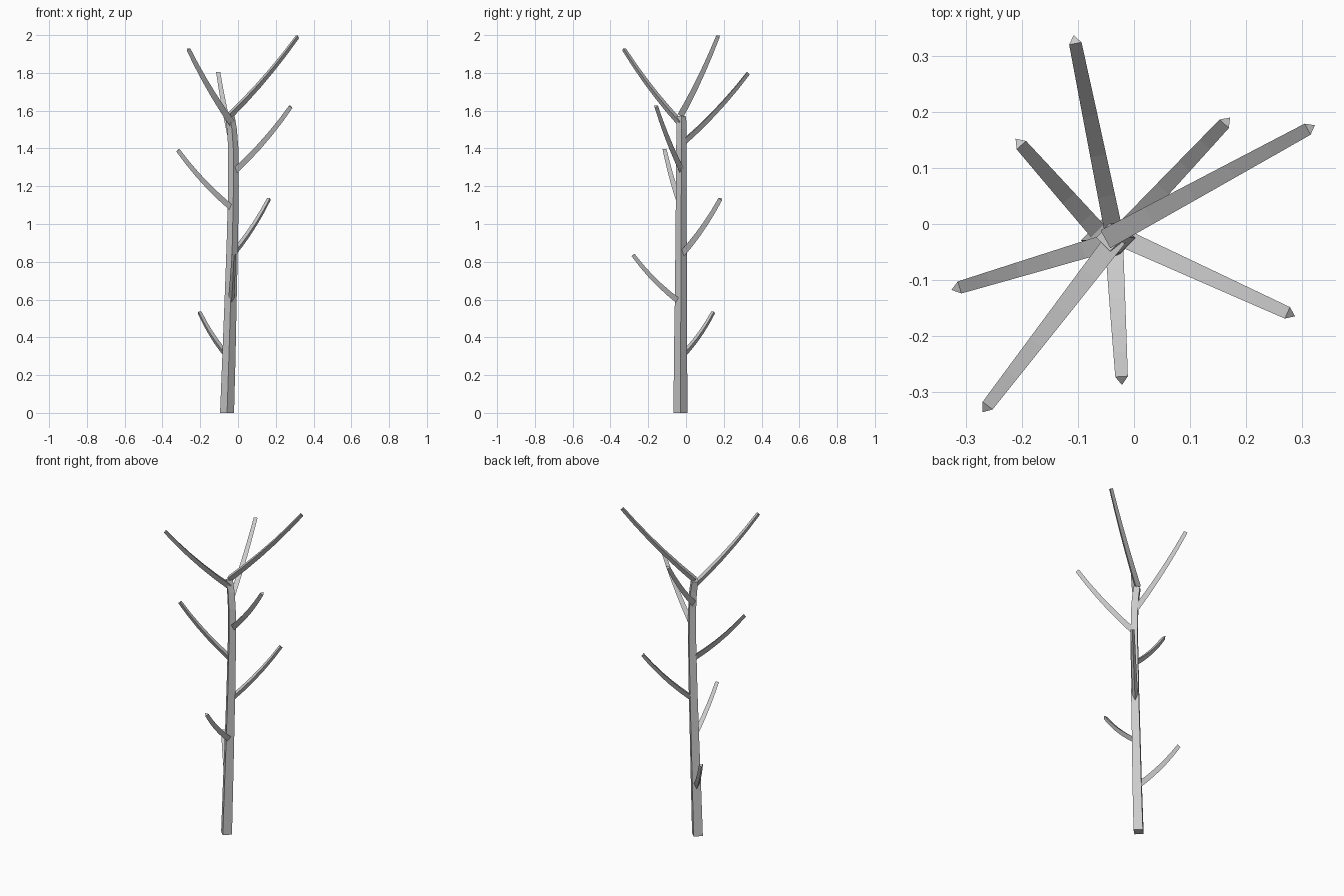
import bpy, bmesh, math
from mathutils import Vector

if "Cube" in bpy.data.objects:
    bpy.data.objects.remove(bpy.data.objects["Cube"])


def tube(name, points, radii, sides, phase, side_dir=None):
    """Closed, flat-sided tapering tube along a list of points."""
    bm = bmesh.new()
    rings = []
    for i, (p, r) in enumerate(zip(points, radii)):
        t = (points[min(i + 1, len(points) - 1)] - points[max(i - 1, 0)]).normalized()
        if i == 0 and side_dir is None:
            t = Vector((0, 0, 1))              # level cut at the ground
        u = (side_dir or Vector((1, 0, 0))).copy()
        u = (u - t * u.dot(t)).normalized()
        v = t.cross(u)
        ring = []
        for k in range(sides):
            a = phase + 2 * math.pi * k / sides
            ring.append(bm.verts.new(p + (u * math.cos(a) + v * math.sin(a)) * r))
        rings.append(ring)
    for a, b in zip(rings, rings[1:]):
        for k in range(sides):
            n = (k + 1) % sides
            bm.faces.new((a[k], a[n], b[n], b[k]))
    bm.faces.new(rings[0][::-1])
    bm.faces.new(rings[-1])
    bmesh.ops.recalc_face_normals(bm, faces=bm.faces)
    mesh = bpy.data.meshes.new(name)
    bm.to_mesh(mesh)
    bm.free()
    obj = bpy.data.objects.new(name, mesh)
    bpy.context.collection.objects.link(obj)
    return obj


def branch(name, start, tip, r0=0.019, r1=0.013, sag=0.02, steps=5):
    """Triangular branch, flat side up, curving gently upward."""
    s, e = Vector(start), Vector(tip)
    d = e - s
    side = Vector((d.y, -d.x, 0)).normalized()
    down = side.cross(d).normalized()
    if down.z > 0:
        down.negate()
    pts, radii = [], []
    for i in range(steps + 1):
        f = i / steps
        pts.append(s + d * f + down * sag * 4 * f * (1 - f))
        radii.append(r0 + (r1 - r0) * f)
    # ring axis v = t x side; choose the phase that puts one corner underneath
    phase = -math.pi / 2 if d.cross(side).z > 0 else math.pi / 2
    return tube(name, pts, radii, 3, phase, side)


# Trunk: square section set cornerwise, slightly bowed
trunk_points = [Vector(p) for p in (
    (-0.058, -0.029, 0), (-0.048, -0.029, 0.3), (-0.039, -0.027, 0.6),
    (-0.030, -0.026, 0.9), (-0.024, -0.025, 1.2), (-0.025, -0.025, 1.4),
    (-0.032, -0.024, 1.5), (-0.043, -0.024, 1.57))]
tube("trunk", trunk_points,
     [0.037, 0.035, 0.032, 0.030, 0.028, 0.027, 0.026, 0.025], 4, 0)

# Side branches
side_branches = [
    ((-0.055, -0.024, 0.30), (-0.205, 0.145, 0.533)),
    ((-0.036, -0.030, 0.59), (-0.022, -0.278, 0.838)),
    ((-0.028, -0.022, 0.84), (0.165, 0.183, 1.133)),
    ((-0.035, -0.030, 1.09), (-0.317, -0.115, 1.392)),
    ((-0.015, -0.027, 1.285), (0.279, -0.161, 1.622)),
    ((-0.035, -0.020, 1.43), (-0.106, 0.328, 1.800)),
]
for i, (a, b) in enumerate(side_branches):
    branch(f"side_branch_{i + 1}", a, b, sag=0.013)

# Forked crown branches
branch("crown_branch_left", (-0.035, -0.030, 1.535), (-0.265, -0.329, 1.926), 0.021, sag=0.013)
branch("crown_branch_right", (-0.045, -0.024, 1.575), (0.315, 0.172, 1.993), 0.021, sag=0.013)
